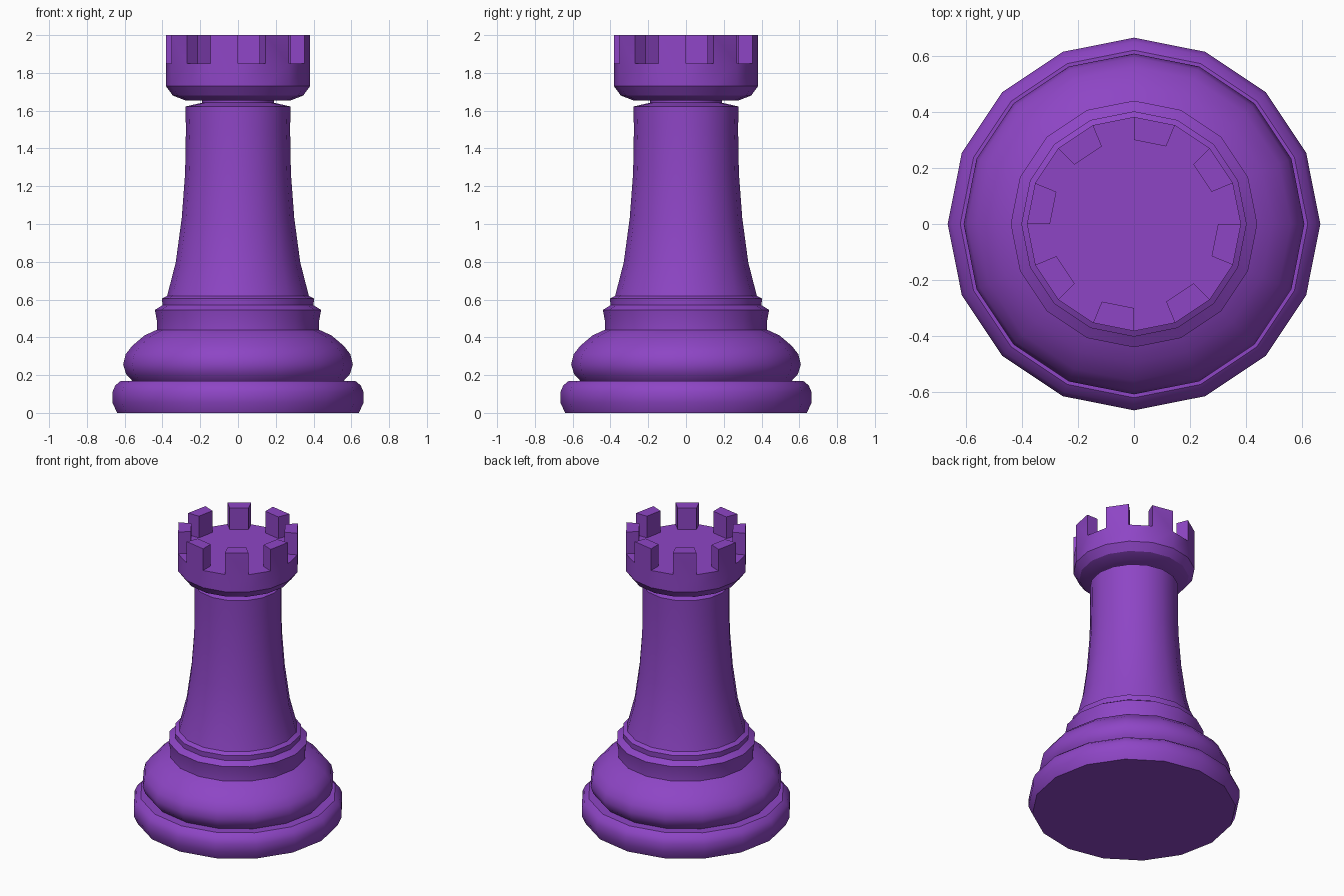
import bpy, bmesh
from math import cos, sin, pi, radians

if "Cube" in bpy.data.objects:
    bpy.data.objects.remove(bpy.data.objects["Cube"])

SIDES = 16
mat = bpy.data.materials.new("purple")
mat.diffuse_color = (0.27, 0.06, 0.56, 1)
mat.use_nodes = True
mat.node_tree.nodes["Principled BSDF"].inputs["Base Color"].default_value = mat.diffuse_color


def lathe(name, profile, cap_bottom=False, cap_top=False, merlon_height=0):
    """Spin a (radius, z) profile; optionally raise every other quad of the last band."""
    bm = bmesh.new()
    rings = [[bm.verts.new((r * cos(2 * pi * i / SIDES), r * sin(2 * pi * i / SIDES), z))
              for i in range(SIDES)] for r, z in profile]
    band = []
    for a, b in zip(rings, rings[1:]):
        band = []
        for i in range(SIDES):
            j = (i + 1) % SIDES
            band.append(bm.faces.new((a[i], a[j], b[j], b[i])))
    if cap_bottom:
        bm.faces.new(rings[0][::-1])
    if cap_top:
        bm.faces.new(rings[-1])
    if merlon_height:
        for face in band[1::2]:
            top = bmesh.ops.extrude_discrete_faces(bm, faces=[face])["faces"][0]
            bmesh.ops.translate(bm, verts=top.verts, vec=(0, 0, merlon_height))
    mesh = bpy.data.meshes.new(name)
    bm.to_mesh(mesh)
    bm.free()
    obj = bpy.data.objects.new(name, mesh)
    bpy.context.collection.objects.link(obj)
    mesh.materials.append(mat)
    bpy.ops.object.select_all(action='DESELECT')
    obj.select_set(True)
    bpy.context.view_layer.objects.active = obj
    bpy.ops.object.shade_smooth_by_angle(angle=radians(32))
    return obj


# Foot disc, closed underneath
lathe("base_foot", [(0.64, 0), (0.665, 0.055), (0.665, 0.11), (0.65, 0.145),
                    (0.62, 0.17), (0.56, 0.17)], cap_bottom=True)

# Rounded bulge above the foot
lathe("base_bulge", [(0.56, 0.17), (0.592, 0.205), (0.608, 0.255), (0.595, 0.31),
                     (0.56, 0.355), (0.495, 0.41), (0.43, 0.44)])

# Stepped collar
lathe("collar", [(0.43, 0.44), (0.43, 0.49), (0.44, 0.545), (0.40, 0.57),
                 (0.402, 0.605), (0.375, 0.62)])

# Tapering column and recessed neck
lathe("column", [(0.375, 0.62), (0.33, 0.795), (0.298, 1.03), (0.28, 1.27),
                 (0.276, 1.5), (0.278, 1.622), (0.19, 1.642), (0.19, 1.655)])

# Turret head with eight battlements
lathe("turret", [(0.19, 1.655), (0.28, 1.655), (0.345, 1.68), (0.382, 1.73),
                 (0.382, 1.85), (0.30, 1.85)], cap_top=True, merlon_height=0.15)
